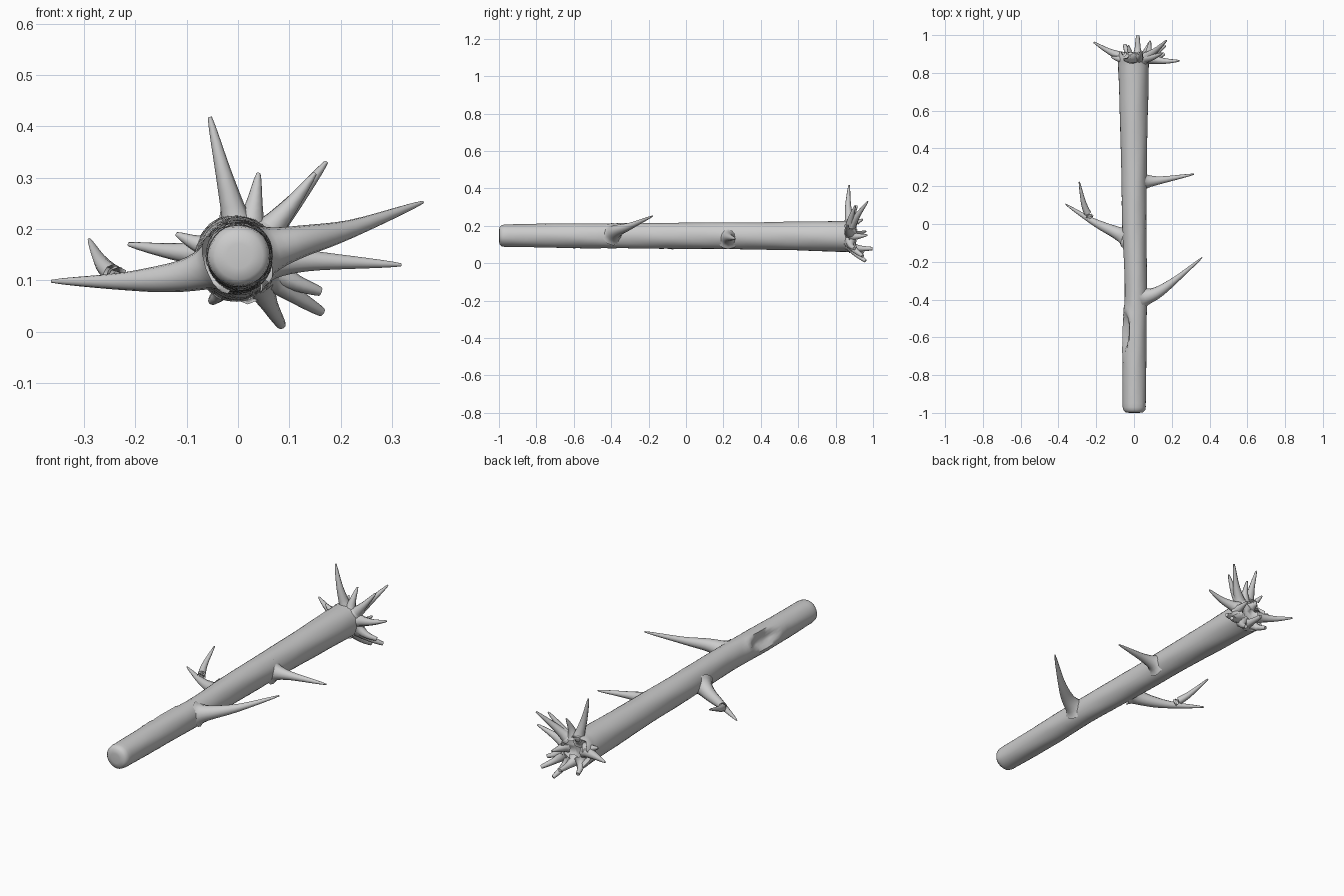
import bpy, bmesh, math, random
from mathutils import Vector

if "Cube" in bpy.data.objects:
    bpy.data.objects.remove(bpy.data.objects["Cube"])

random.seed(4)


def spline(keys, steps):
    """Catmull-Rom interpolation through rows of numbers."""
    out = []
    n = len(keys)
    for i in range(n - 1):
        p0, p1, p2, p3 = (keys[max(0, min(n - 1, i + k))] for k in (-1, 0, 1, 2))
        for s in range(steps):
            t = s / steps
            out.append([0.5 * (2 * b + (c - a) * t + (2 * a - 5 * b + 4 * c - d) * t * t
                               + (3 * b - a - 3 * c + d) * t ** 3)
                        for a, b, c, d in zip(p0, p1, p2, p3)])
    return out + [list(keys[-1])]


def loft(name, rings, cap_start, cap_end):
    """Skin a list of equal-length vertex rings."""
    bm = bmesh.new()
    rows = [[bm.verts.new(p) for p in r] for r in rings]
    n = len(rows[0])
    for a, b in zip(rows, rows[1:]):
        for i in range(n):
            bm.faces.new((a[i], a[(i + 1) % n], b[(i + 1) % n], b[i]))
    if cap_start:
        bm.faces.new(rows[0][::-1])
    if cap_end:
        bm.faces.new(rows[-1])
    bmesh.ops.recalc_face_normals(bm, faces=bm.faces)
    me = bpy.data.meshes.new(name)
    bm.to_mesh(me)
    bm.free()
    ob = bpy.data.objects.new(name, me)
    bpy.context.collection.objects.link(ob)
    bpy.ops.object.select_all(action='DESELECT')
    ob.select_set(True)
    bpy.context.view_layer.objects.active = ob
    bpy.ops.object.shade_smooth_by_angle(angle=math.radians(50))


def limb(name, path, r0, r1, tip=0.003, flare=0.0, sides=10, steps=5):
    """Limb along path: radius tapers r0 > r1 > tip, with a flared root."""
    pts = [Vector(p) for p in spline(path, steps)]
    last = len(pts) - 1
    rings = []
    for i, p in enumerate(pts):
        t = i / last
        d = (pts[min(last, i + 1)] - pts[max(0, i - 1)]).normalized()
        up = Vector((0, 1, 0)) if abs(d.y) < 0.85 else Vector((0, 0, 1))
        u = d.cross(up).normalized()
        v = d.cross(u)
        r = r0 + (r1 - r0) * 2 * t if t < 0.5 else r1 + (tip - r1) * (2 * t - 1)
        r += flare * math.exp(-9 * t)
        rings.append([p + r * (math.cos(a) * u + math.sin(a) * v)
                      for a in (2 * math.pi * k / sides for k in range(sides))])
    loft(name, rings, False, True)


# Trunk: y, centre x, radius x, radius z; the axis height is constant
profile = [(-0.97, 0.002, 0.061, 0.060), (-0.6, 0.004, 0.063, 0.066),
           (-0.35, 0.010, 0.059, 0.067), (0.0, 0.001, 0.064, 0.070),
           (0.4, 0.000, 0.070, 0.073), (0.86, -0.002, 0.082, 0.083)]
AXIS = 0.147
SIDES = 28
rows = spline(profile, 11)


def end_row(row, y, f):
    return [y, row[1], row[2] * f, row[3] * f]


# rounded sawn end in front, ragged dished end at the back
rows = ([end_row(rows[0], y, f) for y, f in ((-1, 0.4), (-0.997, 0.77), (-0.985, 0.95))] + rows
        + [end_row(rows[-1], y, f) for y, f in ((0.885, 1.03), (0.9, 0.95), (0.885, 0.73), (0.868, 0.36))])
rings = []
for y, cx, rx, rz in rows:
    ring = []
    for i in range(SIDES):
        t = 2 * math.pi * i / SIDES
        bump = 1 + 0.018 * math.sin(3 * t + 5 * y) * math.sin(9 * y + 2 * t) + random.uniform(-.007, .007)
        # knot hole with a raised rim on the upper left
        q = math.hypot((y + 0.57) / 0.105, (t - math.radians(155)) / 0.62)
        if q < 1:
            bump -= 0.42 * min(1, (1 - q) * 2.2)
        elif q < 1.4:
            bump += 0.05
        ragged = 0.014 * math.sin(5 * t) + random.uniform(-.01, .01) if y > 0.87 else 0
        ring.append((cx + rx * bump * math.cos(t), y + ragged,
                     AXIS - max(0, y) * 0.004 + rz * bump * math.sin(t)))
    rings.append(ring)
loft("trunk", rings, True, True)

# Side branches
limb("right_front_branch", [(0.045, -0.39, 0.155), (0.12, -0.365, 0.175), (0.22, -0.295, 0.20),
                            (0.36, -0.178, 0.252)], 0.042, 0.025, flare=0.02, sides=12)
limb("right_back_branch", [(0.045, 0.225, 0.138), (0.14, 0.232, 0.138), (0.318, 0.264, 0.13)],
     0.039, 0.02, flare=0.024, sides=12, steps=7)
limb("left_branch", [(-0.04, -0.07, 0.13), (-0.11, -0.038, 0.108), (-0.22, 0.015, 0.098),
                     (-0.363, 0.105, 0.098)], 0.040, 0.025, flare=0.02, sides=12)
limb("left_twig", [(-0.235, 0.035, 0.105), (-0.265, 0.105, 0.132), (-0.29, 0.223, 0.179)],
     0.022, 0.015, sides=8)

# Broken splinters radiate from the torn end: tip x, y, z and blunt tips
tips = [(-0.055, 0.872, 0.418), (-0.213, 0.962, 0.17), (0.172, 0.972, 0.33), (0.15, 0.905, 0.308),
        (0.24, 0.864, 0.205), (0.04, 0.915, 0.308), (0.085, 0.96, 0.012), (0.163, 0.945, 0.038),
        (0.16, 0.9, 0.078), (0.02, 0.997, 0.078), (-0.05, 0.95, 0.06), (0.085, 0.97, 0.15),
        (-0.12, 0.885, 0.19), (-0.03, 0.945, 0.235)]
for i, tip in enumerate(tips):
    tip = Vector(tip)
    out = Vector((tip.x - 0.015, 0, tip.z - 0.15)).normalized()
    root = Vector((0.015, 0.878, 0.145)) + out * 0.058
    mid = root.lerp(tip, 0.5) + Vector((0, -0.008, -0.004))
    low = tip.z < 0.1
    limb(f"splinter_{i + 1}", [root, mid, tip], 0.029, 0.016, 0.009 if low else 0.004, 0.006, 8, 4)
